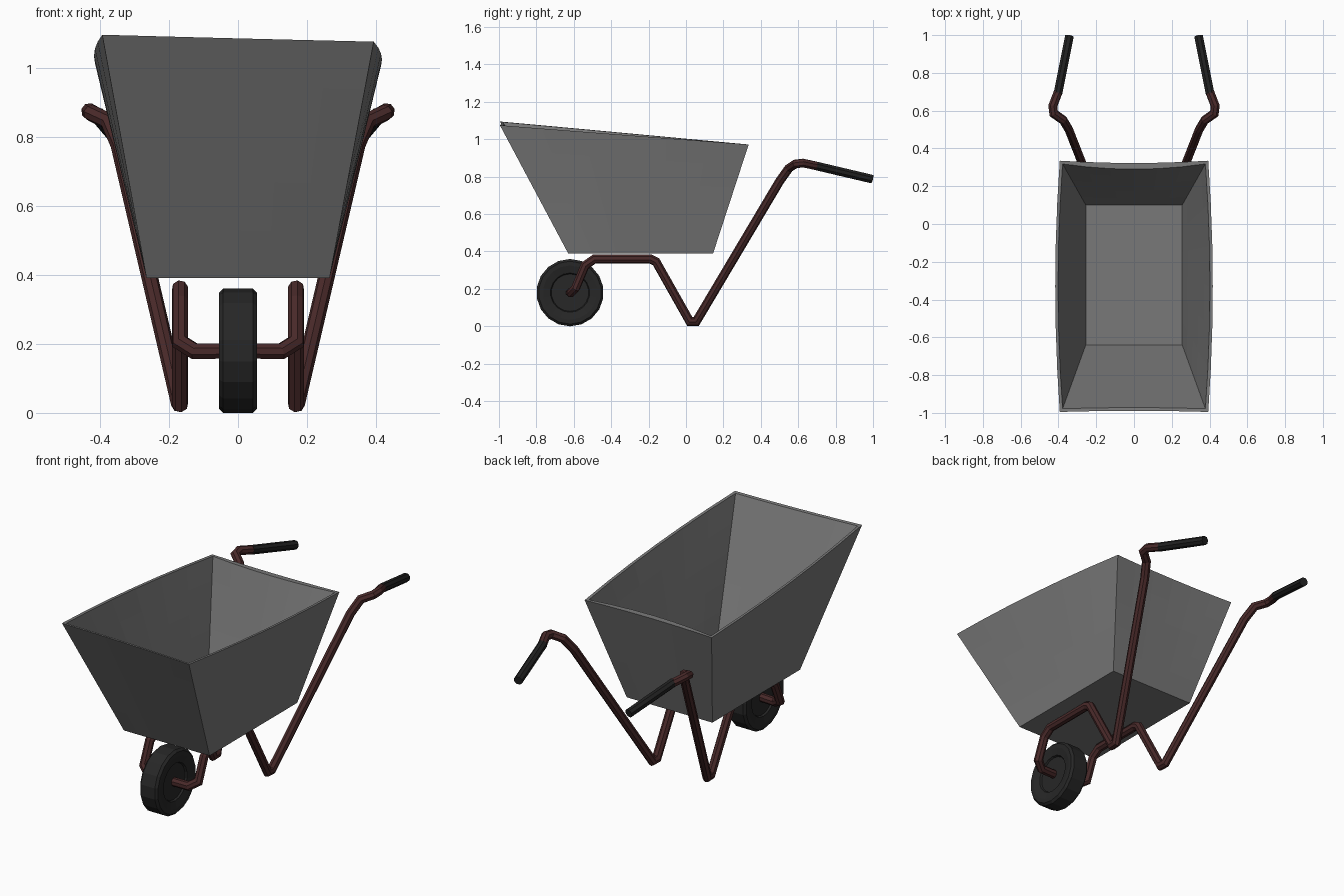
import bpy, bmesh, math
from mathutils import Vector

if "Cube" in bpy.data.objects:
    bpy.data.objects.remove(bpy.data.objects["Cube"])


def material(name, col):
    m = bpy.data.materials.new(name)
    m.diffuse_color = (*col, 1)
    m.use_nodes = True
    m.node_tree.nodes["Principled BSDF"].inputs["Base Color"].default_value = m.diffuse_color
    return m


GREY = material("tray grey", (0.19, 0.19, 0.19))
RED = material("frame dark red", (0.065, 0.022, 0.022))
RUBBER = material("tyre black", (0.02, 0.02, 0.02))
GRIP = material("grip black", (0.015, 0.015, 0.015))


def finish(bm, name, mat):
    bmesh.ops.recalc_face_normals(bm, faces=bm.faces)
    me = bpy.data.meshes.new(name)
    bm.to_mesh(me)
    bm.free()
    me.materials.append(mat)
    ob = bpy.data.objects.new(name, me)
    bpy.context.collection.objects.link(ob)
    return ob


def bridge(bm, a, b):
    n = len(a)
    for i in range(n):
        bm.faces.new((a[i], a[(i + 1) % n], b[(i + 1) % n], b[i]))


def tube(name, pts, r, mat, sides=8):
    """Sweep a polygon along a path with mitred bends."""
    pts = [Vector(p) for p in pts]
    bm = bmesh.new()
    d = (pts[1] - pts[0]).normalized()
    u = d.orthogonal().normalized()
    w = d.cross(u)
    angles = [2 * math.pi * (i + 0.5) / sides for i in range(sides)]
    ring = [pts[0] + r * (math.cos(a) * u + math.sin(a) * w) for a in angles]
    rings = [[bm.verts.new(p) for p in ring]]
    for i in range(1, len(pts)):
        d = (pts[i] - pts[i - 1]).normalized()
        n = d
        if i < len(pts) - 1:
            n = (d + (pts[i + 1] - pts[i]).normalized()).normalized()
        # slide every point along the segment onto the mitre plane
        ring = [p + d * ((pts[i] - p).dot(n) / d.dot(n)) for p in ring]
        rings.append([bm.verts.new(p) for p in ring])
        bridge(bm, rings[-2], rings[-1])
    bm.faces.new(rings[0])
    bm.faces.new(rings[-1])
    return finish(bm, name, mat)


# Tray: bottom and top rectangles (half width, front y, back y, front z, back z)
OUTER = ((0.265, -0.63, 0.145, 0.39, 0.39), (0.393, -0.995, 0.335, 1.085, 0.972))
INNER = ((0.255, -0.64, 0.10, 0.41, 0.41), (0.378, -0.978, 0.318, 1.082, 0.972))
SEG, LEVELS = 6, 5


def tray_ring(bm, shape, t, back_bow):
    hw, y0, y1, z0, z1 = (a + (b - a) * t for a, b in zip(*shape))
    corners = [(-hw, y0), (hw, y0), (hw, y1), (-hw, y1)]
    ring = []
    for s in range(4):
        (ax, ay), (bx, by) = corners[s], corners[(s + 1) % 4]
        for k in range(SEG):
            f = k / SEG
            x, y = ax + (bx - ax) * f, ay + (by - ay) * f
            bow = 4 * f * (1 - f) * t
            if s == 1:
                x += 0.024 * bow
            elif s == 3:
                x -= 0.024 * bow
            elif s == 2:
                y -= back_bow * bow
            else:
                y += 0.006 * bow
            z = z0 + (z1 - z0) * (y - y0) / (y1 - y0) - 0.01 * t * x / hw * (y1 - y) / (y1 - y0)
            ring.append(bm.verts.new((x, y, z)))
    return ring


bm = bmesh.new()
rings = [tray_ring(bm, OUTER, i / LEVELS, 0.012) for i in range(LEVELS + 1)]
rings += [tray_ring(bm, INNER, 1 - i / LEVELS, 0.028) for i in range(LEVELS + 1)]
for a, b in zip(rings, rings[1:]):
    bridge(bm, a, b)
bm.faces.new(rings[0])
bm.faces.new(rings[-1])
finish(bm, "tray", GREY)

# Wheel: lathed profile (radius, x) around the axle
half = [(0.10, 0.036), (0.105, 0.046), (0.145, 0.055), (0.168, 0.055), (0.18, 0.043)]
profile = half + [(r, -x) for r, x in reversed(half)]
N = 18
bm = bmesh.new()
rings = []
for r, x in profile:
    rings.append([bm.verts.new((x, -0.62 + r * math.sin(2 * math.pi * i / N),
                                0.18 - r * math.cos(2 * math.pi * i / N))) for i in range(N)])
for a, b in zip(rings, rings[1:]):
    bridge(bm, a, b)
bm.faces.new(rings[0])
bm.faces.new(rings[-1])
finish(bm, "wheel", RUBBER)

# Frame rails and grips, one per side
RAIL = [(0, -0.62, 0.18), (0.125, -0.615, 0.178), (0.168, -0.59, 0.205),
        (0.168, -0.54, 0.325), (0.168, -0.49, 0.36), (0.168, -0.19, 0.36),
        (0.168, -0.16, 0.345), (0.168, 0.02, 0.026), (0.17, 0.055, 0.026),
        (0.345, 0.50, 0.775), (0.375, 0.55, 0.845), (0.425, 0.585, 0.868),
        (0.43, 0.625, 0.873), (0.403, 0.695, 0.858)]
HANDLE = [(0.403, 0.69, 0.859), (0.342, 0.995, 0.787)]
for side, sx in (("right", 1), ("left", -1)):
    tube(side + "_frame_rail", [(x * sx, y, z) for x, y, z in RAIL], 0.024, RED)
    tube(side + "_grip", [(x * sx, y, z) for x, y, z in HANDLE], 0.0245, GRIP)
